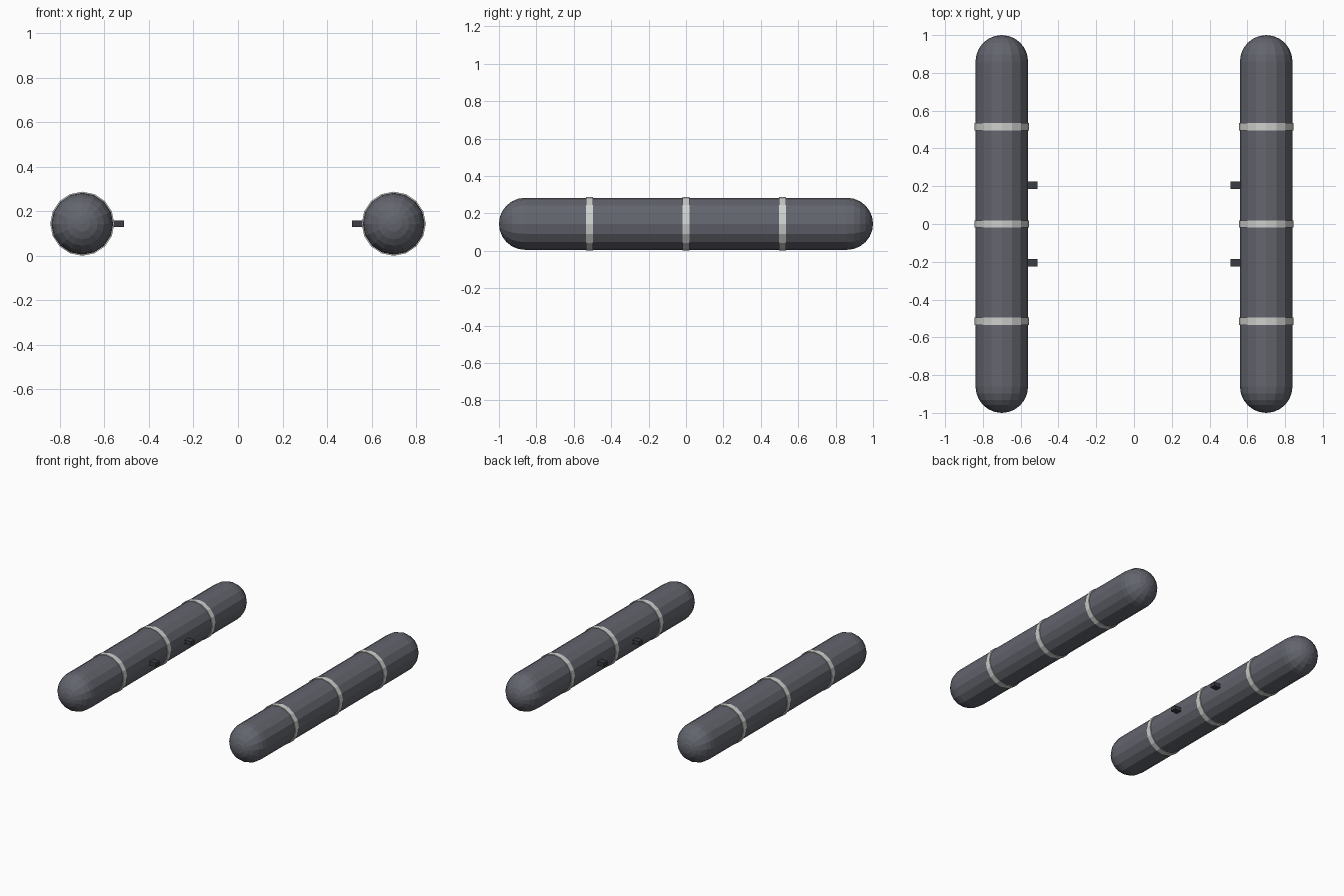
import bpy, bmesh, math
from mathutils import Matrix

if "Cube" in bpy.data.objects:
    bpy.data.objects.remove(bpy.data.objects["Cube"])

X, Z, R = 0.70, 0.144, 0.139   # float centre line and radius
SIDES = 16


def material(name, rgb):
    m = bpy.data.materials.new(name)
    m.diffuse_color = (*rgb, 1)
    m.use_nodes = True
    m.node_tree.nodes["Principled BSDF"].inputs["Base Color"].default_value = m.diffuse_color
    return m


GREY = material("slate grey", (0.125, 0.13, 0.155))
LIGHT = material("light grey", (0.62, 0.63, 0.61))
DARK = material("charcoal", (0.045, 0.048, 0.058))


def lathe(name, profile, sides, x, mat, turn=0.0):
    """Revolve (radius, y) points about the y axis; radius 0 ends become poles."""
    bm = bmesh.new()
    rows = []
    for r, y in profile:
        n = 1 if r < 1e-6 else sides
        rows.append([bm.verts.new((r * math.cos(2 * math.pi * (i + turn) / sides), y,
                                   r * math.sin(2 * math.pi * (i + turn) / sides)))
                     for i in range(n)])
    for a, b in zip(rows, rows[1:]):
        for i in range(sides):
            j = (i + 1) % sides
            quad = [a[i % len(a)], a[j % len(a)], b[j % len(b)], b[i % len(b)]]
            bm.faces.new(list(dict.fromkeys(quad)))
    finish(name, bm, (x, 0, Z), mat)


def finish(name, bm, loc, mat):
    bmesh.ops.recalc_face_normals(bm, faces=bm.faces)
    me = bpy.data.meshes.new(name)
    bm.to_mesh(me)
    bm.free()
    me.materials.append(mat)
    ob = bpy.data.objects.new(name, me)
    ob.location = loc
    bpy.context.collection.objects.link(ob)


# Rounded tube profile: hemisphere, straight run, hemisphere
STEPS = 6
cap = [(R * math.sin(math.pi / 2 * k / STEPS), 1 - R + R * math.cos(math.pi / 2 * k / STEPS))
       for k in range(STEPS + 1)]
capsule = [(r, -y) for r, y in cap] + cap[::-1]

for side, s in (("left", -1), ("right", 1)):
    lathe(f"{side}_float", capsule, SIDES, s * X, GREY)
    # Strap bands
    for i, y in enumerate((-0.515, 0, 0.515)):
        band = [(R - 0.02, y - 0.019), (R + 0.005, y - 0.019),
                (R + 0.005, y + 0.019), (R - 0.02, y + 0.019), (R - 0.02, y - 0.019)]
        lathe(f"{side}_band_{i + 1}", band, SIDES, s * X, LIGHT)
    # Mounting lugs on the inner side
    for i, y in enumerate((-0.205, 0.205)):
        bm = bmesh.new()
        bmesh.ops.create_cube(bm, size=1, matrix=Matrix.Diagonal((0.09, 0.042, 0.028, 1)))
        finish(f"{side}_lug_{i + 1}", bm, (s * 0.557, y, Z), DARK)
